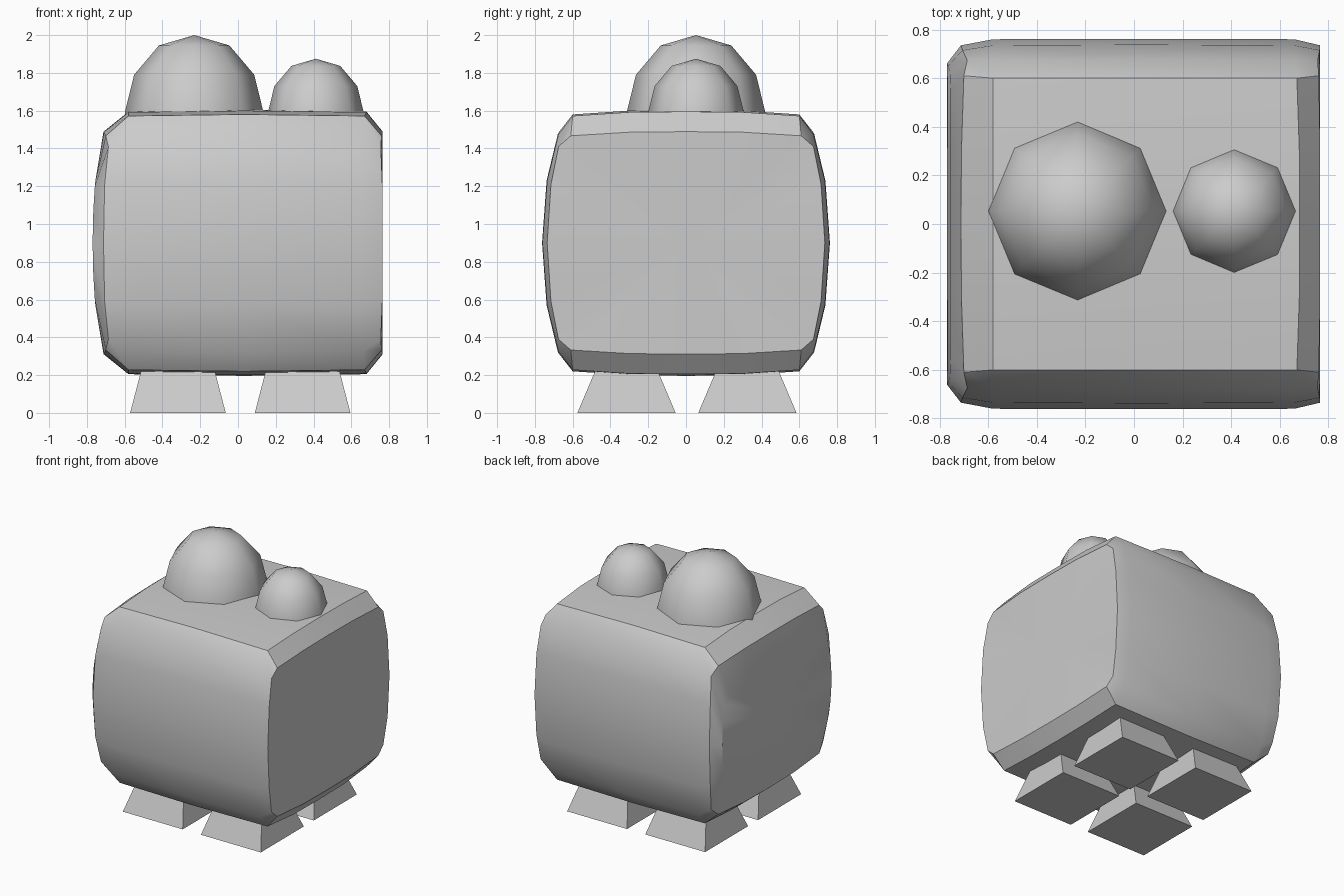
import bpy, bmesh, math

if "Cube" in bpy.data.objects:
    bpy.data.objects.remove(bpy.data.objects["Cube"])


def add_object(name, bm, smooth=None):
    bmesh.ops.recalc_face_normals(bm, faces=bm.faces)
    mesh = bpy.data.meshes.new(name)
    bm.to_mesh(mesh)
    bm.free()
    obj = bpy.data.objects.new(name, mesh)
    bpy.context.collection.objects.link(obj)
    if smooth:
        bpy.ops.object.select_all(action='DESELECT')
        obj.select_set(True)
        bpy.context.view_layer.objects.active = obj
        bpy.ops.object.shade_smooth_by_angle(angle=math.radians(smooth))
    return obj


def full_loop(quarter):
    """Mirror a quarter outline (x, y, z), from y axis to z axis, into a loop."""
    q1 = quarter
    q2 = [(x, -y, z) for x, y, z in reversed(quarter)][1:]
    q3 = [(x, -y, -z) for x, y, z in quarter][1:]
    q4 = [(x, y, -z) for x, y, z in reversed(quarter)][1:-1]
    return q1 + q2 + q3 + q4


def at_x(xs, outline):
    if not isinstance(xs, list):
        xs = [xs] * len(outline)
    return [(x, y, z) for x, (y, z) in zip(xs, outline)]


# Body: barrel-sided rounded block, flat on its right side
outer = [(.76, 0), (.735, .33), (.675, .575), (.60, .672), (.3, .692), (0, .695)]
middle = [(.762, 0), (.738, .33), (.678, .58), (.60, .68), (.3, .7), (0, .704)]
edge = [(.735, 0), (.715, .31), (.675, .51), (.61, .567), (.3, .586), (0, .589)]
inner = [(.66, 0), (.65, .17), (.63, .30), (.55, .33), (.3, .33), (0, .33)]
stations = [
    at_x([-.77, -.766, -.758, -.755, -.755, -.755], inner),
    at_x([-.712, -.706, -.686, -.70, -.71, -.712], edge),
    at_x(-.58, outer),
    at_x(0.03, middle),
    at_x([.66, .66, .66, .67, .68, .68], outer),
    at_x([.766, .764, .756, .76, .766, .766], edge),
]
bm = bmesh.new()
rings = [[bm.verts.new((x, y, z + .9)) for x, y, z in full_loop(s)] for s in stations]
n = len(rings[0])
for a, b in zip(rings, rings[1:]):
    for i in range(n):
        j = (i + 1) % n
        bm.faces.new((a[i], a[j], b[j], b[i]))
for ring, x in ((rings[0], -.77), (rings[-1], .766)):
    centre = bm.verts.new((x, 0, .9))
    for i in range(n):
        bm.faces.new((ring[i], ring[(i + 1) % n], centre))
add_object("body", bm, 32)


# Domes: eight-sided half balls on top
def dome(name, cx, cy, top, size):
    profile = [(.187, .055), (.318, .21), (.366, .405), (.372, .47)]
    bm = bmesh.new()
    apex = bm.verts.new((cx, cy, top))
    loops = []
    for r, drop in profile:
        loops.append([bm.verts.new((cx + size * r * math.cos(k * math.pi / 4),
                                    cy + size * r * math.sin(k * math.pi / 4),
                                    top - size * drop)) for k in range(8)])
    for k in range(8):
        bm.faces.new((apex, loops[0][k], loops[0][(k + 1) % 8]))
        for a, b in zip(loops, loops[1:]):
            bm.faces.new((a[k], b[k], b[(k + 1) % 8], a[(k + 1) % 8]))
    bm.faces.new(loops[-1])
    add_object(name, bm, 50)


dome("large_dome", -.232, .053, 2.0, 1.0)
dome("small_dome", .412, .053, 1.875, .69)

# Feet: four flared blocks
for sx, side in ((-1, "left"), (1, "right")):
    for sy, end in ((-1, "front"), (1, "back")):
        bm = bmesh.new()
        bmesh.ops.create_cube(bm, size=2)
        for v in bm.verts:
            hx, hy, z = (.253, .26, 0) if v.co.z < 0 else (.188, .154, .25)
            v.co = (.012 + sx * .33 + hx * v.co.x, .005 + sy * .32 + hy * v.co.y, z)
        add_object(f"{end}_{side}_foot", bm)
